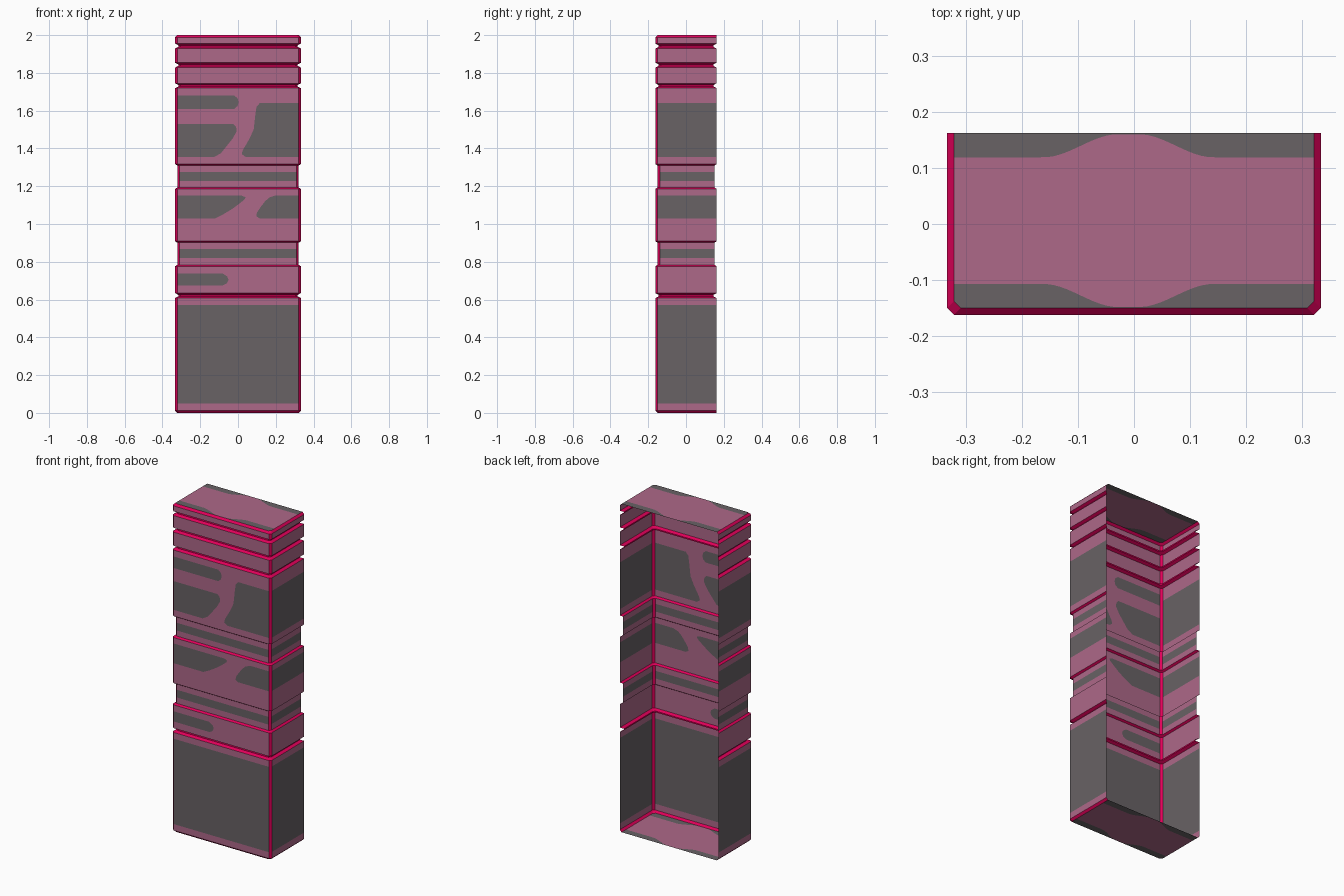
import bpy

if "Cube" in bpy.data.objects:
    bpy.data.objects.remove(bpy.data.objects["Cube"])

W, D, C = 0.333, 0.162, 0.012          # half width, half depth, chamfer
MAUVE, GREY, CRIMSON = 0, 1, 2


def material(name, rgb):
    m = bpy.data.materials.new(name)
    m.diffuse_color = (*rgb, 1)
    m.use_nodes = True
    m.node_tree.nodes["Principled BSDF"].inputs["Base Color"].default_value = m.diffuse_color
    return m


mats = [material("mauve panel", (0.42, 0.14, 0.25)),
        material("dark grey", (0.138, 0.122, 0.13)),
        material("crimson edge", (0.75, 0.0, 0.102))]


class Sheet:
    """Collects coloured quads and turns them into one object."""
    def __init__(self):
        self.v, self.f, self.c = [], [], []

    def quad(self, pts, col):
        n = len(self.v)
        self.v += pts
        self.f.append(tuple(range(n, n + len(pts))))
        self.c.append(col)

    def make(self, name):
        me = bpy.data.meshes.new(name)
        me.from_pydata(self.v, [], self.f)
        for m in mats:
            me.materials.append(m)
        for p, c in zip(me.polygons, self.c):
            p.material_index = c
        ob = bpy.data.objects.new(name, me)
        bpy.context.collection.objects.link(ob)
        return ob


def groove(c):
    return [(c - 0.013, 0), (c - 0.004, 0.017), (c + 0.004, 0.017), (c + 0.013, 0)]


def recess(a, b):
    return [(a - 0.004, 0), (a + 0.004, C), (b - 0.004, C), (b + 0.004, 0)]


# height and inset of every ring of the pillar
rows = [(0, C), (C, 0)] + groove(0.621) + recess(0.78, 0.905) + recess(1.19, 1.313) \
    + groove(1.732) + groove(1.841) + groove(1.942) + [(2 - C, 0), (2, C)]

# grey bands going all round / on the sides only
bands = [(0.05, 0.57), (0.82, 0.867), (1.228, 1.275)]
side_bands = bands + [(1.03, 1.152), (1.355, 1.64)]

# rounded grey patches on the front: (reaches left edge, [(z, x of free edge)])
patches = [
    (True, [(0.675, -.08), (0.685, -.06), (0.705, -.05), (0.722, -.057), (0.737, -.08)]),
    (True, [(1.03, -.12), (1.05, -.08), (1.08, -.03), (1.11, .01), (1.13, .035),
            (1.142, .04), (1.15, .02)]),
    (False, [(1.03, .115), (1.04, .097), (1.06, .1), (1.09, .12), (1.12, .143),
             (1.14, .165), (1.152, .2)]),
    (True, [(1.355, -.125), (1.375, -.09), (1.45, -.03), (1.49, -.007), (1.515, -.01),
            (1.53, -.025)]),
    (True, [(1.61, -.02), (1.625, -.002), (1.645, .003), (1.665, -.002), (1.68, -.02)]),
    (False, [(1.355, .04), (1.37, .02), (1.39, .025), (1.45, .06), (1.5, .083),
             (1.58, .092), (1.62, .098), (1.64, .115)]),
]


def edge_at(pts, z):
    for (z0, x0), (z1, x1) in zip(pts, pts[1:]):
        if z0 - 1e-6 <= z <= z1 + 1e-6:
            return x0 + (x1 - x0) * (z - z0) / (z1 - z0)


def inside(z, list_):
    return any(a < z < b for a, b in list_)


def ring(z, i):
    back = D if z in (0, 2) else D - i
    x, y = W - i, D - i
    return [(-x, back, z), (-x, -y + C, z), (-x + C, -y, z),
            (x - C, -y, z), (x, -y + C, z), (x, back, z)]


# three-sided shell, open at the back
shell = Sheet()
for (z0, i0), (z1, i1) in zip(rows, rows[1:]):
    lo, hi = ring(z0, i0), ring(z1, i1)
    if i0 != i1 or i0 > C:                       # bevels and grooves
        for k in range(5):
            shell.quad([lo[k], lo[k + 1], hi[k + 1], hi[k]], CRIMSON)
        continue
    for k in (1, 3):                             # chamfered corners
        shell.quad([lo[k], lo[k + 1], hi[k + 1], hi[k]], CRIMSON)
    cuts = {z0, z1}
    cuts |= {z for b in side_bands for z in b if z0 < z < z1}
    cuts |= {z for _, p in patches for z, _ in p if z0 < z < z1}
    cuts = sorted(cuts)
    for a, b in zip(cuts, cuts[1:]):
        mid = (a + b) / 2
        ra, rb = ring(a, i0), ring(b, i0)
        for k in (0, 4):                         # side panels
            shell.quad([ra[k], ra[k + 1], rb[k + 1], rb[k]],
                       GREY if inside(mid, side_bands) else MAUVE)
        # front panel, split along the patch outlines
        y, e = ra[2][1], ra[3][0]
        stops = [(-e, -e)]
        cols = []
        live = [(left, p) for left, p in patches if p[0][0] < mid < p[-1][0]]
        live.sort(key=lambda t: not t[0])
        for left, p in live:
            stops.append((edge_at(p, a), edge_at(p, b)))
            if not cols:
                cols.append(GREY if left else MAUVE)
            cols.append(MAUVE if left else GREY)
        if not cols:
            cols = [GREY if inside(mid, bands) else MAUVE]
        stops.append((e, e))
        for (p0, p1), (q0, q1), c in zip(stops, stops[1:], cols):
            shell.quad([(p0, y, a), (q0, y, a), (q1, y, b), (p1, y, b)], c)
shell.make("pillar_shell")


# end caps with wavy grey borders front and back
def border(x):
    t = min(1, max(0, (abs(x + 0.01) - 0.02) / 0.13))
    return 0.002 + 0.041 * t * t * (3 - 2 * t)


def cap(name, z):
    s = Sheet()
    e = W - C
    xs = [-e, -e + C] + [-0.18 + 0.012 * k for k in range(30)] + [e - C, e]
    front = lambda x: -D + C + max(0, abs(x) - e + C)
    for p, q in zip(xs, xs[1:]):
        lines = [[front(x), -D + C + border(x), D - border(x), D] for x in (p, q)]
        for k, c in enumerate((GREY, MAUVE, GREY)):
            f = [(p, lines[0][k], z), (q, lines[1][k], z),
                 (q, lines[1][k + 1], z), (p, lines[0][k + 1], z)]
            s.quad(f if z else f[::-1], c)
    s.make(name)


cap("top_cap", 2)
cap("bottom_cap", 0)
